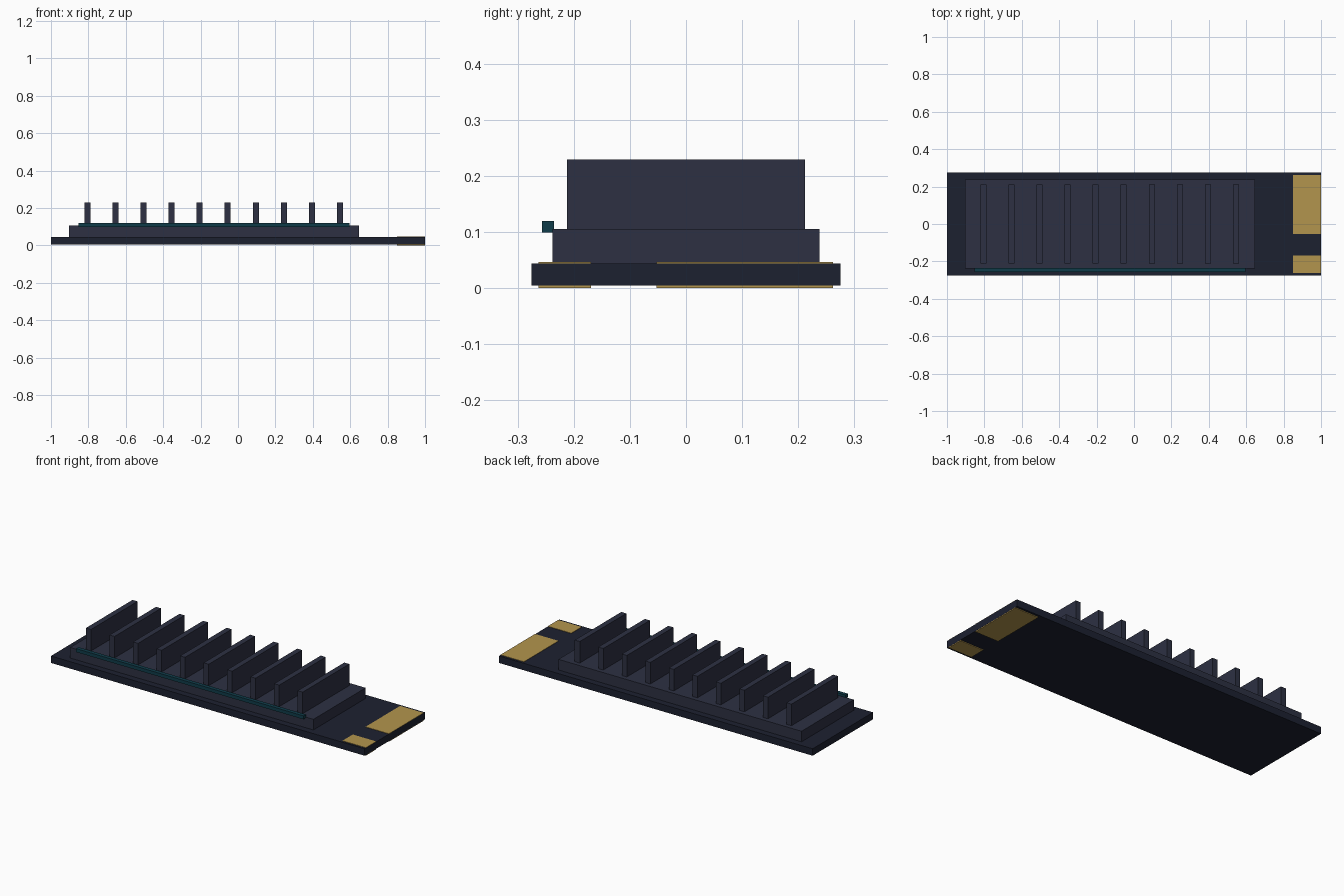
import bpy, bmesh
from mathutils import Vector

if "Cube" in bpy.data.objects:
    bpy.data.objects.remove(bpy.data.objects["Cube"])


def material(name, rgb):
    m = bpy.data.materials.new(name)
    m.diffuse_color = (*rgb, 1)
    m.use_nodes = True
    m.node_tree.nodes["Principled BSDF"].inputs["Base Color"].default_value = m.diffuse_color
    return m


def box(name, lo, hi, mat):
    """Axis-aligned box between two corners, origin at its centre."""
    lo, hi = Vector(lo), Vector(hi)
    bm = bmesh.new()
    bmesh.ops.create_cube(bm, size=1)
    bmesh.ops.scale(bm, vec=hi - lo, verts=bm.verts)
    mesh = bpy.data.meshes.new(name)
    bm.to_mesh(mesh)
    bm.free()
    mesh.materials.append(mat)
    ob = bpy.data.objects.new(name, mesh)
    ob.location = (lo + hi) / 2
    bpy.context.collection.objects.link(ob)
    return ob


board_mat = material("board_dark", (0.012, 0.015, 0.03))
metal_mat = material("heatsink_metal", (0.026, 0.03, 0.055))
gold_mat = material("contact_gold", (0.45, 0.3, 0.075))
strip_mat = material("strip_teal", (0.005, 0.045, 0.068))

# Circuit board
BOT, TOP, PAD = 0.004, 0.044, 0.002
box("circuit_board", (-1, -0.275, BOT), (1, 0.275, TOP), board_mat)

# Edge contacts: a short and a long pad on both faces of the board
for size, y0, y1 in (("short", -0.263, -0.169), ("long", -0.053, 0.262)):
    box(f"{size}_contact_top", (0.85, y0, TOP - 0.002), (0.9995, y1, TOP + PAD), gold_mat)
    box(f"{size}_contact_bottom", (0.85, y0, 0), (0.9995, y1, BOT + 0.002), gold_mat)

# Heatsink plate with a row of fins
box("heatsink_base", (-0.903, -0.238, TOP), (0.647, 0.238, 0.105), metal_mat)
for i in range(10):
    x = -0.805 + 0.15 * i
    box(f"heatsink_fin_{i + 1}", (x - 0.016, -0.212, 0.103), (x + 0.016, 0.212, 0.229), metal_mat)

# Light strip along the front edge of the heatsink
box("light_strip", (-0.853, -0.257, 0.099), (0.597, -0.235, 0.119), strip_mat)
